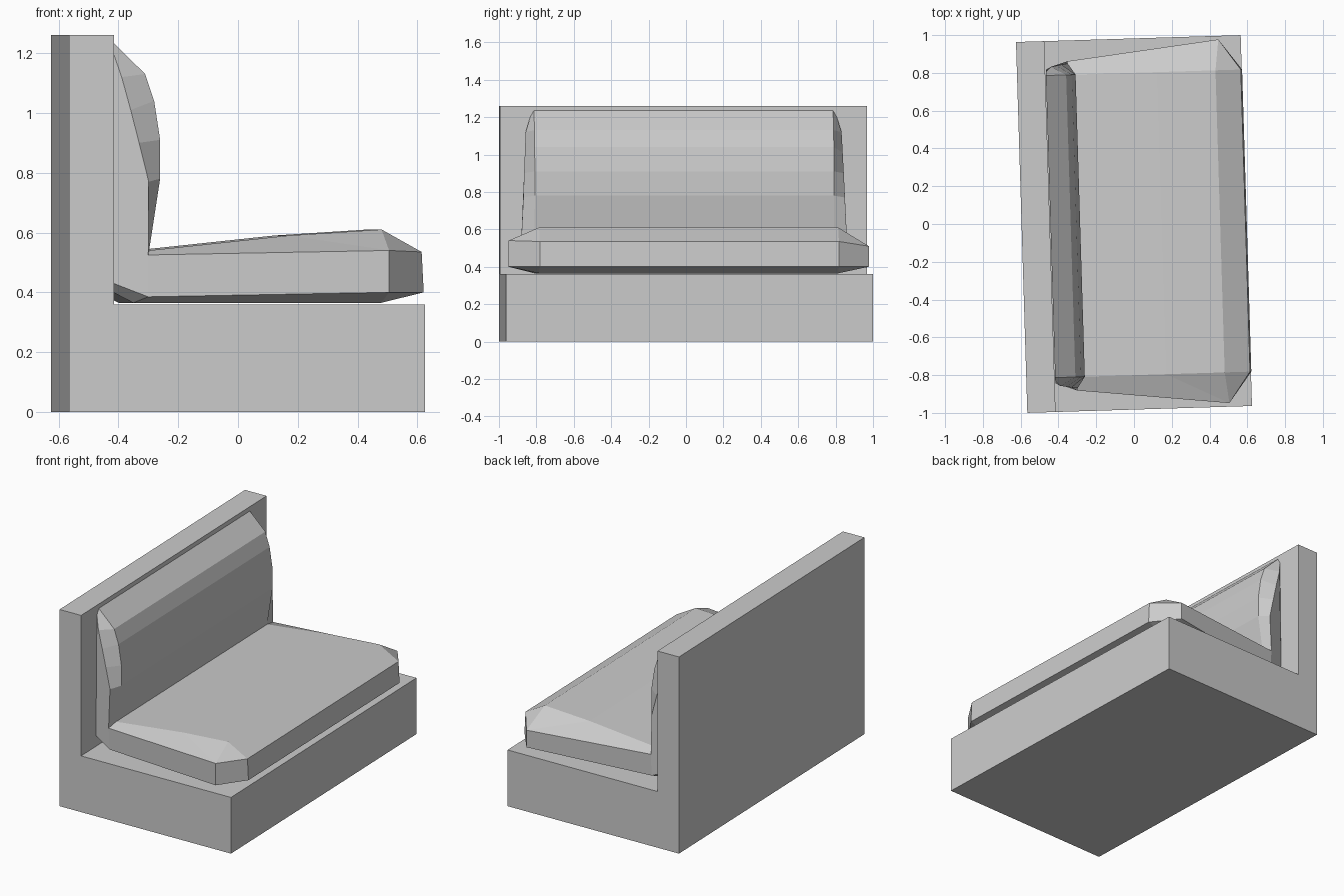
import bpy, bmesh, math

if "Cube" in bpy.data.objects:
    bpy.data.objects.remove(bpy.data.objects["Cube"])

TURN = math.radians(1.75)  # whole bench is slightly turned about z


def add_object(name, bm):
    bmesh.ops.recalc_face_normals(bm, faces=bm.faces)
    mesh = bpy.data.meshes.new(name)
    bm.to_mesh(mesh)
    bm.free()
    obj = bpy.data.objects.new(name, mesh)
    obj.rotation_euler.z = TURN
    bpy.context.collection.objects.link(obj)
    return obj


def box(name, lo, hi):
    bm = bmesh.new()
    bmesh.ops.create_cube(bm, size=1)
    for v in bm.verts:
        v.co = [(a + b) / 2 + c * (b - a) for a, b, c in zip(lo, hi, v.co)]
    return add_object(name, bm)


# base block and backrest panel
box("base", (-0.595, -0.982, 0), (0.595, 0.982, 0.36))
box("back_panel", (-0.595, -0.982, 0.36), (-0.4455, 0.982, 1.26))

# one-piece cushion: long profile (x, z) and matching end rim (x, y, z)
low, high = (0.476, 0.963, 0.40), (0.476, 0.963, 0.54)
rim_back, rim_seam = (-0.327, 0.862, 0.385), (-0.327, 0.872, 0.525)
section = [
    ((-0.375, 0.365), rim_back),
    ((0.455, 0.365), low),
    ((0.597, 0.40), low),
    ((0.590, 0.535), high),
    ((0.456, 0.61), high),
    ((0.145, 0.59), high),
    ((-0.322, 0.54), rim_seam),
    ((-0.285, 0.78), (-0.325, 0.86, 0.77)),
    ((-0.285, 0.91), (-0.357, 0.855, 0.90)),
    ((-0.305, 1.04), (-0.385, 0.85, 1.01)),
    ((-0.335, 1.13), (-0.415, 0.845, 1.12)),
    ((-0.442, 1.235), (-0.442, 0.82, 1.20)),
    ((-0.442, 0.40), (-0.442, 0.83, 0.43)),
]
bm = bmesh.new()
cache = {}


def vert(co):
    if co not in cache:
        cache[co] = bm.verts.new(co)
    return cache[co]


def face(points):
    unique = list(dict.fromkeys(points))
    if len(unique) > 2:
        bm.faces.new([vert(p) for p in unique])


def mirrored(p, side):
    drop = 0.03 if side > 0 and p == high else 0  # far corner sags a little
    return (p[0], p[1] * side, p[2] - drop)


n = len(section)
for i in range(n):
    (c0, r0), (c1, r1) = section[i], section[(i + 1) % n]
    a0, a1 = (c0[0], -0.8, c0[1]), (c1[0], -0.8, c1[1])
    b0, b1 = (c0[0], 0.8, c0[1]), (c1[0], 0.8, c1[1])
    face([a0, a1, b1, b0])
    for s, p, q in ((-1, a0, a1), (1, b0, b1)):
        face([p, q, mirrored(r1, s), mirrored(r0, s)])
# end caps of the seat part and of the back part
for s in (-1, 1):
    face([mirrored(p, s) for p in (rim_back, low, high, rim_seam)])
    face([mirrored(p, s) for p in [rim_back] + [r for _, r in section[6:]]])
add_object("cushion", bm)
